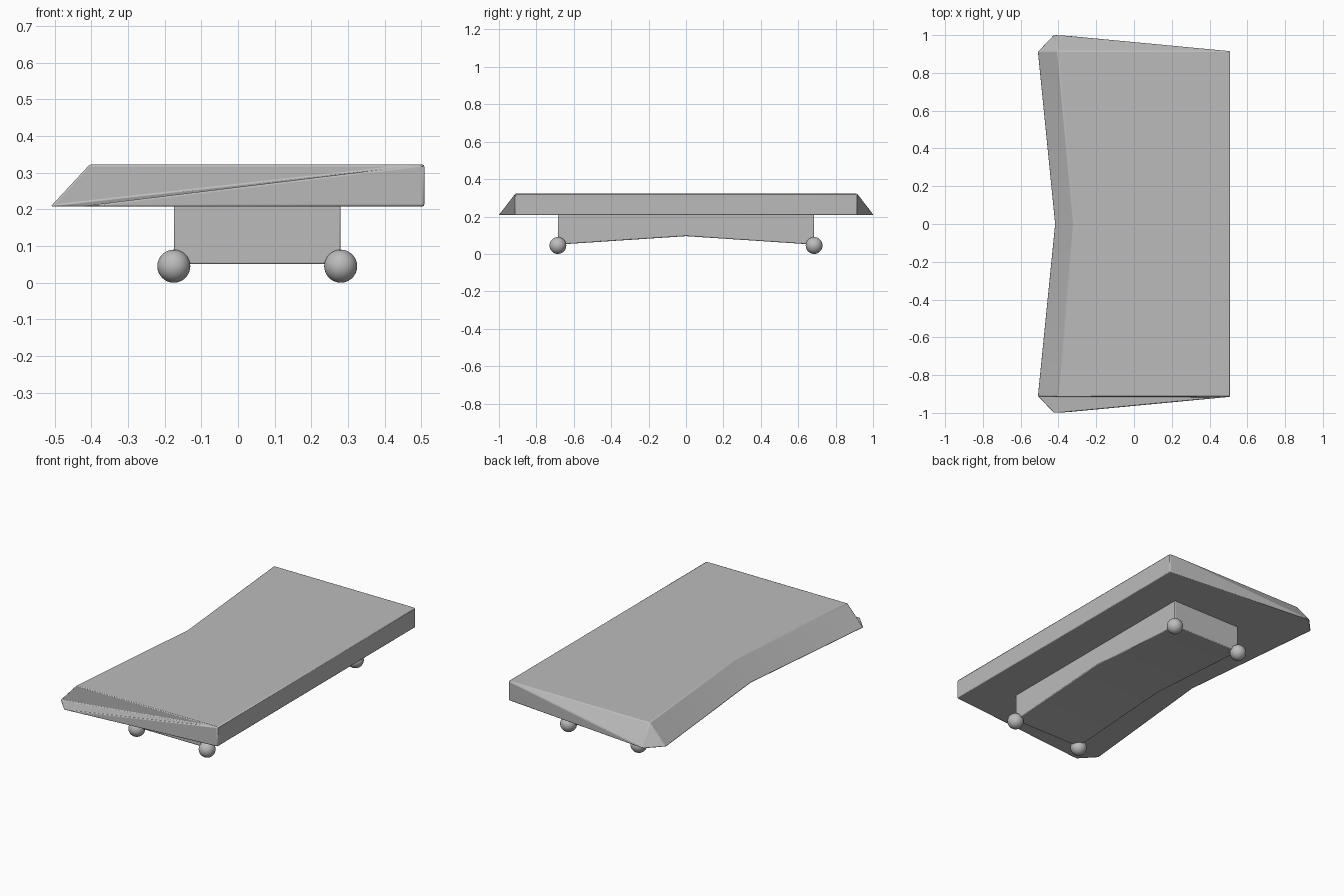
import bpy
import bmesh

if "Cube" in bpy.data.objects:
    bpy.data.objects.remove(bpy.data.objects["Cube"], do_unlink=True)

# Single grey colour
grey = bpy.data.materials.new("plain grey")
grey.use_nodes = True
colour = (0.5, 0.5, 0.5, 1)
grey.diffuse_color = colour
grey.node_tree.nodes["Principled BSDF"].inputs["Base Color"].default_value = colour


def finish(obj, bevel=0):
    """Apply the colour, a small rounded edge and smooth shading."""
    obj.data.materials.append(grey)
    bpy.ops.object.select_all(action='DESELECT')
    obj.select_set(True)
    bpy.context.view_layer.objects.active = obj
    if bevel:
        mod = obj.modifiers.new("soft edges", 'BEVEL')
        mod.width = bevel
        mod.segments = 2
        mod.limit_method = 'ANGLE'
        mod.angle_limit = 0.5
    bpy.ops.object.shade_smooth_by_angle(angle=0.6)


def build(name, points, faces, bevel):
    """Make a solid from named corner points."""
    bm = bmesh.new()
    verts = {key: bm.verts.new(co) for key, co in points.items()}
    for face in faces:
        bm.faces.new([verts[key] for key in face.split()])
    bmesh.ops.recalc_face_normals(bm, faces=bm.faces)
    mesh = bpy.data.meshes.new(name)
    bm.to_mesh(mesh)
    bm.free()
    obj = bpy.data.objects.new(name, mesh)
    bpy.context.collection.objects.link(obj)
    finish(obj, bevel)


# Deck: slab with a notched, sloping side and a flared tip at each end
LOW, HIGH = 0.208, 0.322
deck = {"mid_low": (-0.42, 0, LOW), "mid_top": (-0.32, 0, HIGH)}
for end, s in (("f", -1), ("b", 1)):
    deck[end + "_side_low"] = (0.508, s * 0.915, LOW)
    deck[end + "_side_top"] = (0.508, s * 0.915, HIGH)
    deck[end + "_tip"] = (-0.425, s * 1.003, LOW)
    deck[end + "_corner"] = (-0.511, s * 0.912, LOW)
    deck[end + "_slope_top"] = (-0.405, s * 0.915, HIGH)
deck_faces = [
    "f_side_top b_side_top b_slope_top mid_top f_slope_top",
    "f_side_low b_side_low b_tip b_corner mid_low f_corner f_tip",
    "f_side_low b_side_low b_side_top f_side_top",
    "f_corner mid_low mid_top f_slope_top",
    "mid_low b_corner b_slope_top mid_top",
    # front flare folds from the outer corner
    "f_corner f_slope_top f_side_top",
    "f_corner f_side_top f_tip",
    "f_tip f_side_top f_side_low",
    # back flare folds from the tip
    "b_corner b_tip b_slope_top",
    "b_tip b_side_top b_slope_top",
    "b_tip b_side_low b_side_top",
]
build("deck", deck, deck_faces, 0.005)

# Underbody: block with a shallow arched underside
LEFT, RIGHT, END = 0.28, -0.175, 0.685
profile = [(-END, 0.05), (0, 0.095), (END, 0.05), (END, 0.212), (-END, 0.212)]
block = {}
for side, x in (("l", LEFT), ("r", RIGHT)):
    for i, (y, z) in enumerate(profile):
        block[f"{side}{i}"] = (x, y, z)
count = len(profile)
block_faces = [" ".join(f"{side}{i}" for i in range(count)) for side in "lr"]
for i in range(count):
    j = (i + 1) % count
    block_faces.append(f"l{i} l{j} r{j} r{i}")
build("underbody", block, block_faces, 0.005)

# Ball feet at the four lower corners
for side, x in (("left", LEFT), ("right", RIGHT)):
    for end, y in (("front", -END), ("back", END)):
        bpy.ops.mesh.primitive_uv_sphere_add(
            segments=32, ring_count=16, radius=0.045, location=(x, y, 0.045))
        foot = bpy.context.object
        foot.name = f"{end}_{side}_foot"
        finish(foot)
